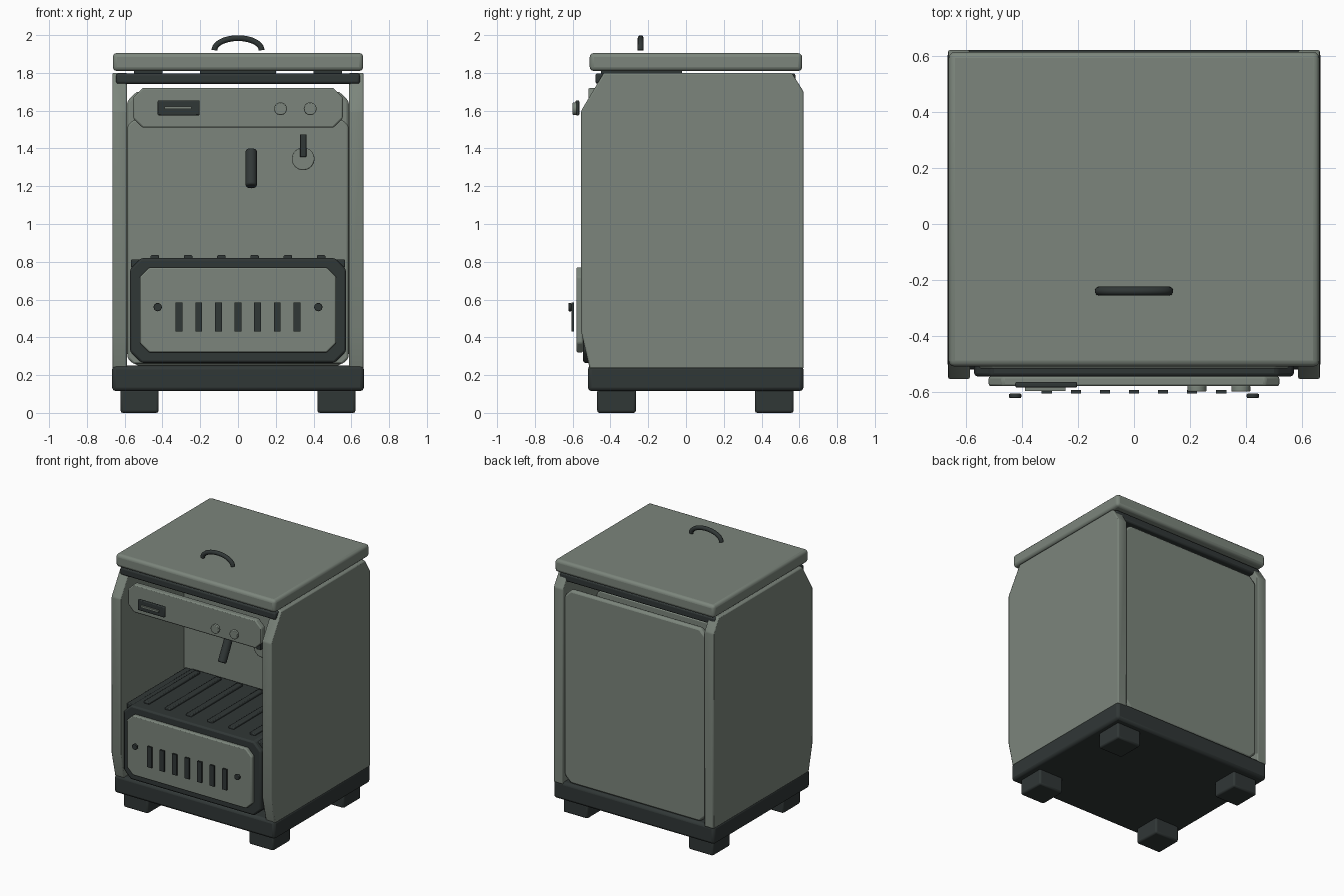
import bpy, bmesh, math
from mathutils import Vector

if "Cube" in bpy.data.objects:
    bpy.data.objects.remove(bpy.data.objects["Cube"])


def material(name, rgb):
    m = bpy.data.materials.new(name)
    m.diffuse_color = (*rgb, 1)
    m.use_nodes = True
    m.node_tree.nodes["Principled BSDF"].inputs["Base Color"].default_value = m.diffuse_color
    return m


GREEN = material("grey green paint", (0.20, 0.235, 0.20))
DARK = material("dark charcoal", (0.030, 0.038, 0.037))


def finish(bm, name, mat, bevel=0.0, segments=2):
    bmesh.ops.recalc_face_normals(bm, faces=bm.faces)
    me = bpy.data.meshes.new(name)
    bm.to_mesh(me)
    bm.free()
    me.materials.append(mat)
    ob = bpy.data.objects.new(name, me)
    bpy.context.collection.objects.link(ob)
    if bevel:
        b = ob.modifiers.new("bevel", 'BEVEL')
        b.width, b.segments, b.limit_method = bevel, segments, 'ANGLE'
    bpy.ops.object.select_all(action='DESELECT')
    ob.select_set(True)
    bpy.context.view_layer.objects.active = ob
    bpy.ops.object.shade_smooth_by_angle(angle=math.radians(35))
    return ob


def extrude(name, pts, axis, a, b, mat, bevel=0.0):
    """Extrude a profile: axis 'x' takes (y, z) points, axis 'y' takes (x, z)."""
    bm = bmesh.new()
    place = (lambda p: (a, p[0], p[1])) if axis == 'x' else (lambda p: (p[0], a, p[1]))
    face = bm.faces.new([bm.verts.new(place(p)) for p in pts])
    new = bmesh.ops.extrude_face_region(bm, geom=[face])
    vec = Vector((b - a, 0, 0)) if axis == 'x' else Vector((0, b - a, 0))
    bmesh.ops.translate(bm, vec=vec, verts=[v for v in new['geom'] if isinstance(v, bmesh.types.BMVert)])
    return finish(bm, name, mat, bevel)


def box(name, x, y, z, mat, bevel=0.0, segments=2):
    bm = bmesh.new()
    bmesh.ops.create_cube(bm, size=1)
    for v in bm.verts:
        v.co = [(r[0] + r[1]) / 2 + c * (r[1] - r[0]) for r, c in zip((x, y, z), v.co)]
    return finish(bm, name, mat, bevel, segments)


def panel(name, half, z0, z1, cut, y0, y1, mat, bevel=0.0):
    """Plate facing the front with cut corners."""
    pts = [(-half + cut, z0), (half - cut, z0), (half, z0 + cut), (half, z1 - cut),
           (half - cut, z1), (-half + cut, z1), (-half, z1 - cut), (-half, z0 + cut)]
    return extrude(name, pts, 'y', y0, y1, mat, bevel)


def rod(name, p0, p1, r, mat, bevel=0.0, sides=24):
    p0, p1 = Vector(p0), Vector(p1)
    bm = bmesh.new()
    bmesh.ops.create_cone(bm, cap_ends=True, segments=sides, radius1=r, radius2=r, depth=(p1 - p0).length)
    turn = (p1 - p0).to_track_quat('Z', 'Y').to_matrix()
    bmesh.ops.rotate(bm, verts=bm.verts, cent=(0, 0, 0), matrix=turn)
    bmesh.ops.translate(bm, verts=bm.verts, vec=(p0 + p1) / 2)
    return finish(bm, name, mat, bevel)


# base and feet
box("base", (-0.667, 0.667), (-0.52, 0.622), (0.115, 0.25), DARK, 0.02)
for sx in (-1, 1):
    for y in ((-0.47, -0.265), (0.365, 0.57)):
        box("foot", sorted((sx * 0.42, sx * 0.622)), y, (0, 0.125), DARK, 0.012)

# side panels
side = [(-0.51, 0.235), (-0.555, 0.43), (-0.555, 1.60), (-0.435, 1.80),
        (0.56, 1.80), (0.623, 1.70), (0.623, 0.235)]
for s in (-1, 1):
    extrude("side_panel", side, 'x', s * 0.587, s * 0.665, GREEN, 0.008)

# rear panel, inner wall and control head
panel("rear_panel", 0.587, 0.25, 1.70, 0.05, 0.56, 0.605, GREEN, 0.015)
panel("inner_wall", 0.585, 0.26, 1.55, 0.03, 0.19, 0.23, GREEN, 0.01)
panel("control_head", 0.555, 1.51, 1.72, 0.05, -0.517, -0.47, GREEN, 0.008)

# display and knobs
box("display", (-0.425, -0.203), (-0.585, -0.565), (1.575, 1.655), DARK, 0.006)
box("display_strip", (-0.39, -0.245), (-0.598, -0.584), (1.608, 1.622), GREEN)
for x in (0.225, 0.382):
    rod("knob", (x, -0.577, 1.61), (x, -0.60, 1.61), 0.034, GREEN, 0.004)

# spout and tap lever
rod("spout", (0.07, -0.19, 1.39), (0.07, -0.29, 1.20), 0.03, DARK, 0.008)
rod("tap_disc", (0.345, -0.18, 1.345), (0.345, -0.22, 1.345), 0.06, GREEN, 0.005, 32)
box("tap_lever", (0.328, 0.362), (-0.25, -0.22), (1.355, 1.475), DARK, 0.004)

# tray with slatted shelf
panel("tray", 0.572, 0.265, 0.82, 0.06, -0.545, 0.19, DARK, 0.012)
box("tray_shelf", (-0.567, 0.567), (-0.51, 0.19), (0.77, 0.812), DARK, 0.006)
for i in range(6):
    x = -0.44 + i * 0.176
    box("shelf_slat", (x - 0.023, x + 0.023), (-0.46, 0.15), (0.81, 0.835), DARK, 0.006)

# tray front with vents and bolts
panel("tray_front", 0.52, 0.32, 0.77, 0.05, -0.58, -0.545, GREEN, 0.008)
for i in range(7):
    x = -0.312 + i * 0.104
    box("vent", (x - 0.018, x + 0.018), (-0.607, -0.594), (0.43, 0.585), DARK)
for x in (-0.425, 0.425):
    rod("bolt", (x, -0.607, 0.56), (x, -0.622, 0.56), 0.022, DARK, 0.003, 16)

# top deck, spacers and lid
box("top_deck", (-0.645, 0.645), (-0.48, 0.58), (1.742, 1.798), DARK, 0.012)
for x in ((-0.55, -0.40), (-0.20, 0.20), (0.40, 0.55)):
    box("lid_spacer", x, (-0.45, -0.02), (1.79, 1.815), DARK)
box("lid", (-0.663, 0.663), (-0.51, 0.615), (1.81, 1.905), GREEN, 0.022, 3)

# lid handle
curve = bpy.data.curves.new("lid_handle", 'CURVE')
curve.dimensions = '3D'
curve.bevel_depth, curve.bevel_resolution, curve.use_fill_caps = 0.016, 3, True
line = curve.splines.new('POLY')
line.points.add(20)
for i, p in enumerate(line.points):
    a = math.pi * i / 20
    p.co = (-0.125 * math.cos(a), -0.24, 1.92 + 0.064 * math.sin(a), 1)
handle = bpy.data.objects.new("lid_handle", curve)
bpy.context.collection.objects.link(handle)
curve.materials.append(DARK)
bpy.ops.object.select_all(action='DESELECT')
handle.select_set(True)
bpy.context.view_layer.objects.active = handle
bpy.ops.object.convert(target='MESH')
bpy.ops.object.shade_smooth_by_angle(angle=math.radians(40))
